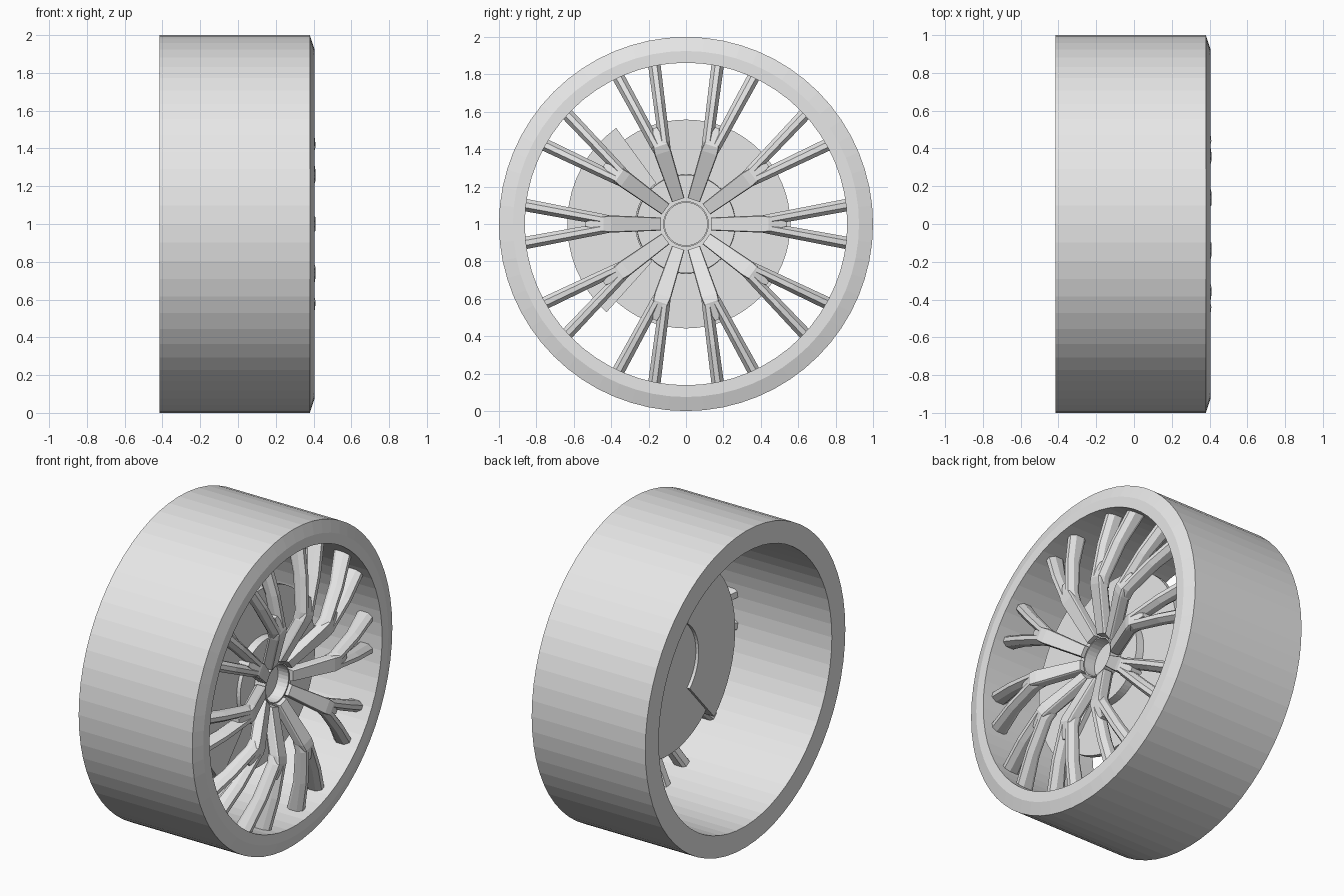
import bpy, bmesh, math

cube = bpy.data.objects.get("Cube")
if cube:
    bpy.data.objects.remove(cube, do_unlink=True)

metal = bpy.data.materials.new("light_grey_metal")
metal.use_nodes = True
GREY = (0.8, 0.8, 0.8, 1)
metal.diffuse_color = GREY
metal.node_tree.nodes["Principled BSDF"].inputs["Base Color"].default_value = GREY


def finish(bm, name):
    bmesh.ops.remove_doubles(bm, verts=bm.verts, dist=0.0001)
    bmesh.ops.recalc_face_normals(bm, faces=bm.faces)
    mesh = bpy.data.meshes.new(name)
    bm.to_mesh(mesh)
    bm.free()
    mesh.materials.append(metal)
    obj = bpy.data.objects.new(name, mesh)
    bpy.context.collection.objects.link(obj)
    return obj


def skin(bm, rings, closed=False):
    """Bridge consecutive closed rings, capping the ends if open."""
    n = len(rings[0])
    verts = [[bm.verts.new(p) for p in ring] for ring in rings]
    pairs = list(zip(verts, verts[1:]))
    if closed:
        pairs.append((verts[-1], verts[0]))
    for a, b in pairs:
        for i in range(n):
            j = (i + 1) % n
            bm.faces.new((a[i], a[j], b[j], b[i]))
    if not closed:
        bm.faces.new(verts[0])
        bm.faces.new(verts[-1])


def polar(x, r, angle, t=0.0):
    """Point at radius r, sideways offset t, around the x axle."""
    c, s = math.cos(angle), math.sin(angle)
    return (x, r * c - t * s, 1 + r * s + t * c)


def turned(name, profile, segments=64):
    """Solid of revolution from an open (x, r) outline; ends cap flat."""
    bm = bmesh.new()
    skin(bm, [[polar(x, r, math.tau * i / segments) for i in range(segments)]
              for x, r in profile])
    return finish(bm, name)


def swept(name, profile, start, end, segments):
    """Closed (x, r) outline swept between two angles in degrees."""
    full = end - start == 360
    count = segments if full else segments + 1
    bm = bmesh.new()
    skin(bm, [[polar(x, r, math.radians(start + (end - start) * i / segments))
               for x, r in profile] for i in range(count)], closed=full)
    return finish(bm, name)


# Rim barrel with a bevelled outer lip
swept("rim", [(-0.415, 0.865), (-0.415, 1), (0.38, 1), (0.405, 0.925),
              (0.405, 0.862)], 0, 360, 64)

# Brake disc with raised centre, and the caliper around it
turned("brake_disc", [(0.12, 0.558), (0.15, 0.558), (0.15, 0.265), (0.2, 0.263)])
swept("brake_caliper", [(0.1, 0.27), (0.1, 0.635), (0.18, 0.635), (0.18, 0.27)],
      126, 228, 16)

# Hollow hub standing on the disc centre
swept("hub", [(0.19, 0.114), (0.19, 0.122), (0.275, 0.122), (0.275, 0.114)],
      0, 360, 32)


def spoke_part(bm, angle, stations, ridge, bevel):
    """Loft a bevelled bar; stations are (r, t, half width, front x, back x)."""
    rings = []
    for r, t, w, front, back in stations:
        section = [(-w * 0.6, back), (-w, back + 0.02), (-w, front - bevel),
                   (-w * ridge, front), (w * ridge, front), (w, front - bevel),
                   (w, back + 0.02), (w * 0.6, back)]
        rings.append([polar(x, r, angle, t + s) for s, x in section])
    skin(bm, rings)


# Ten spokes, each a stem that forks into two arms
STEM = [(0.135, 0, 0.035, 0.29, 0.21), (0.40, 0, 0.046, 0.4, 0.32),
        (0.44, 0, 0.042, 0.41, 0.33), (0.54, 0, 0.012, 0.385, 0.31)]
ARM = [(0.40, 0.02, 0.024, 0.395, 0.32), (0.45, 0.025, 0.03, 0.408, 0.33),
       (0.66, 0.064, 0.032, 0.385, 0.3), (0.868, 0.103, 0.034, 0.34, 0.235)]
for k in range(10):
    angle = math.tau * k / 10
    bm = bmesh.new()
    spoke_part(bm, angle, STEM, 0.9, 0.01)
    for side in (-1, 1):
        arm = [(r, t * side, w, front, back) for r, t, w, front, back in ARM]
        spoke_part(bm, angle, arm, 0.4, 0.03)
    finish(bm, f"spoke_{k + 1}")
